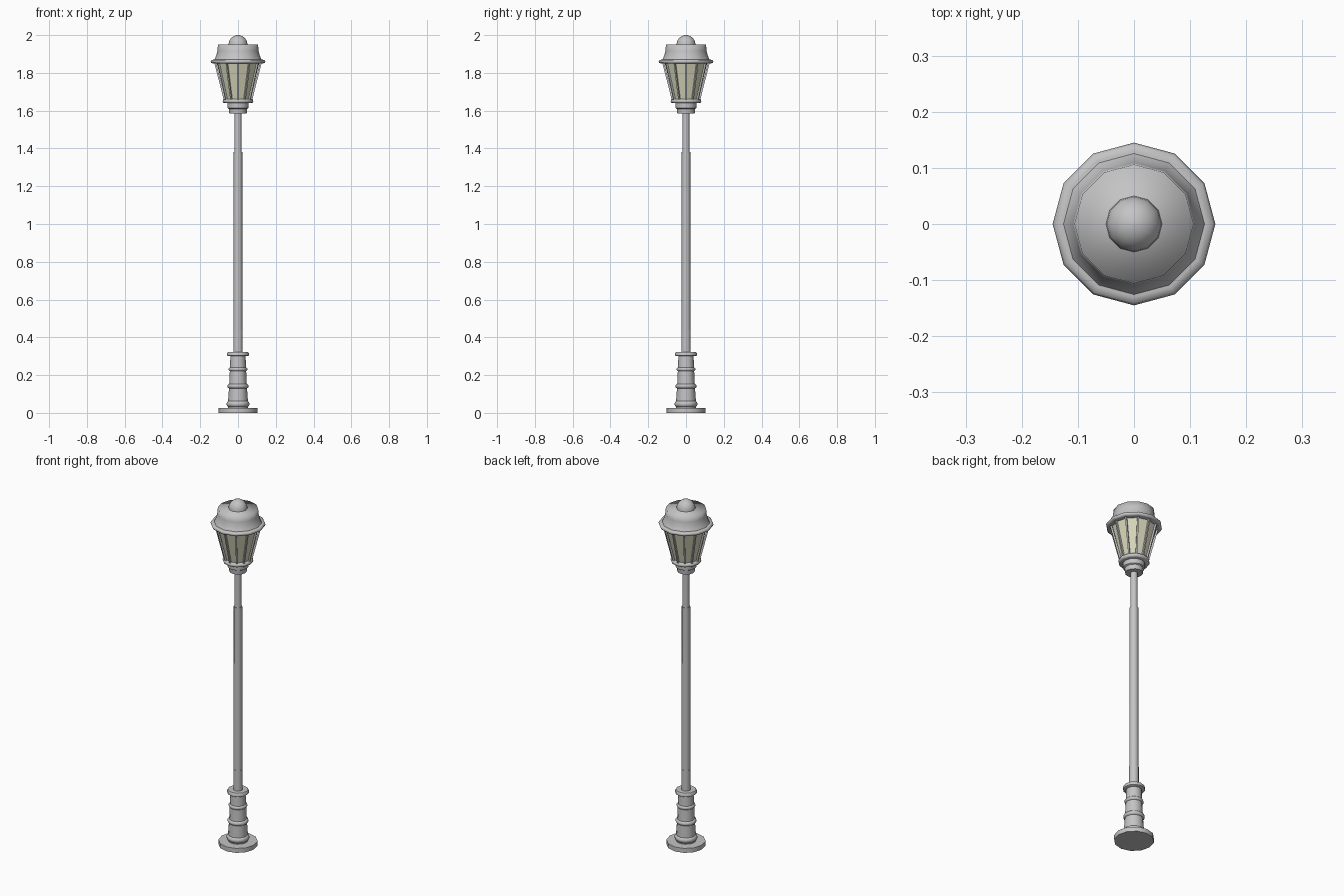
import bpy, bmesh
from math import sin, cos, pi, radians
from mathutils import Vector

cube = bpy.data.objects.get("Cube")
if cube:
    bpy.data.objects.remove(cube)

SIDES = 12


def material(name, rgb):
    m = bpy.data.materials.new(name)
    m.use_nodes = True
    m.diffuse_color = (*rgb, 1)
    m.node_tree.nodes["Principled BSDF"].inputs["Base Color"].default_value = (*rgb, 1)
    return m


METAL = material("light grey metal", (0.55, 0.55, 0.55))
GLASS = material("cream glass", (0.68, 0.68, 0.5))


def finish(name, bm, mat, angle=40):
    bmesh.ops.recalc_face_normals(bm, faces=bm.faces)
    mesh = bpy.data.meshes.new(name)
    bm.to_mesh(mesh)
    bm.free()
    mesh.materials.append(mat)
    ob = bpy.data.objects.new(name, mesh)
    bpy.context.collection.objects.link(ob)
    bpy.ops.object.select_all(action="DESELECT")
    ob.select_set(True)
    bpy.context.view_layer.objects.active = ob
    bpy.ops.object.shade_smooth_by_angle(angle=radians(angle))
    return ob


def turned(name, profile, mat=METAL, angle=40):
    """Closed twelve-sided turning from (radius, height) pairs, bottom to top."""
    bm = bmesh.new()
    rings = []
    for r, z in profile:
        rings.append([bm.verts.new((r * cos(2 * pi * i / SIDES), r * sin(2 * pi * i / SIDES), z))
                      for i in range(SIDES)])
    for low, high in zip(rings, rings[1:]):
        for i in range(SIDES):
            j = (i + 1) % SIDES
            bm.faces.new((low[i], low[j], high[j], high[i]))
    bm.faces.new(rings[0])
    bm.faces.new(rings[-1])
    return finish(name, bm, mat, angle)


def bead(name, radius, z, half):
    """Rounded moulding around the post."""
    inner = radius - half
    turned(name, [(inner + half * cos(a), z + half * sin(a))
                  for a in (pi * (k / 6 - 0.5) for k in range(7))], angle=60)


# Foot and pedestal
turned("base_plate", [(0.103, 0), (0.103, 0.026)])
turned("pedestal", [(0.052, 0.026), (0.052, 0.07), (0.047, 0.14),
                    (0.043, 0.23), (0.040, 0.305)])
bead("lower_bead", 0.061, 0.047, 0.018)
bead("middle_bead", 0.056, 0.142, 0.013)
bead("upper_bead", 0.050, 0.231, 0.011)
turned("pedestal_cap", [(0.052, 0.300), (0.057, 0.303), (0.057, 0.317), (0.053, 0.322)])

# Post in three stepped lengths
turned("lower_post", [(0.025, 0.31), (0.025, 0.44)])
turned("main_post", [(0.0235, 0.44), (0.0225, 1.38)])
turned("upper_post", [(0.019, 1.37), (0.018, 1.60)])

# Lantern holder
turned("lantern_collar", [(0.046, 1.585), (0.049, 1.61), (0.056, 1.614), (0.057, 1.645)])
turned("lantern_lower_rim", [(0.072, 1.64), (0.079, 1.643), (0.081, 1.65),
                             (0.079, 1.659), (0.072, 1.662)], angle=60)

# Glass and its frame bars
turned("lantern_glass", [(0.064, 1.655), (0.114, 1.86)], GLASS, 20)
bm = bmesh.new()
for i in range(SIDES):
    a = 2 * pi * i / SIDES
    out, side = Vector((cos(a), sin(a), 0)), Vector((-sin(a), cos(a), 0))
    ends = []
    for r, z in ((0.070, 1.655), (0.122, 1.86)):
        c = out * r + Vector((0, 0, z))
        ends.append([bm.verts.new(c + out * u + side * v) for u, v in
                     ((-0.005, -0.004), (0.005, -0.004), (0.005, 0.004), (-0.005, 0.004))])
    for k in range(4):
        n = (k + 1) % 4
        bm.faces.new((ends[0][k], ends[0][n], ends[1][n], ends[1][k]))
    bm.faces.new(ends[0])
    bm.faces.new(ends[1])
finish("frame_bars", bm, METAL)

# Hood
turned("hood_rim", [(0.130, 1.850), (0.141, 1.852), (0.145, 1.860),
                    (0.141, 1.868), (0.130, 1.870)], angle=60)
turned("hood", [(0.128, 1.866), (0.122, 1.876), (0.114, 1.895),
                (0.109, 1.918), (0.106, 1.95)], angle=100)

# Finial dome
turned("finial", [(0.05 * cos(t), 1.95 + 0.05 * sin(t))
                  for t in (pi / 2 * k / 6 for k in range(6))] + [(0.002, 2.0)], angle=60)
